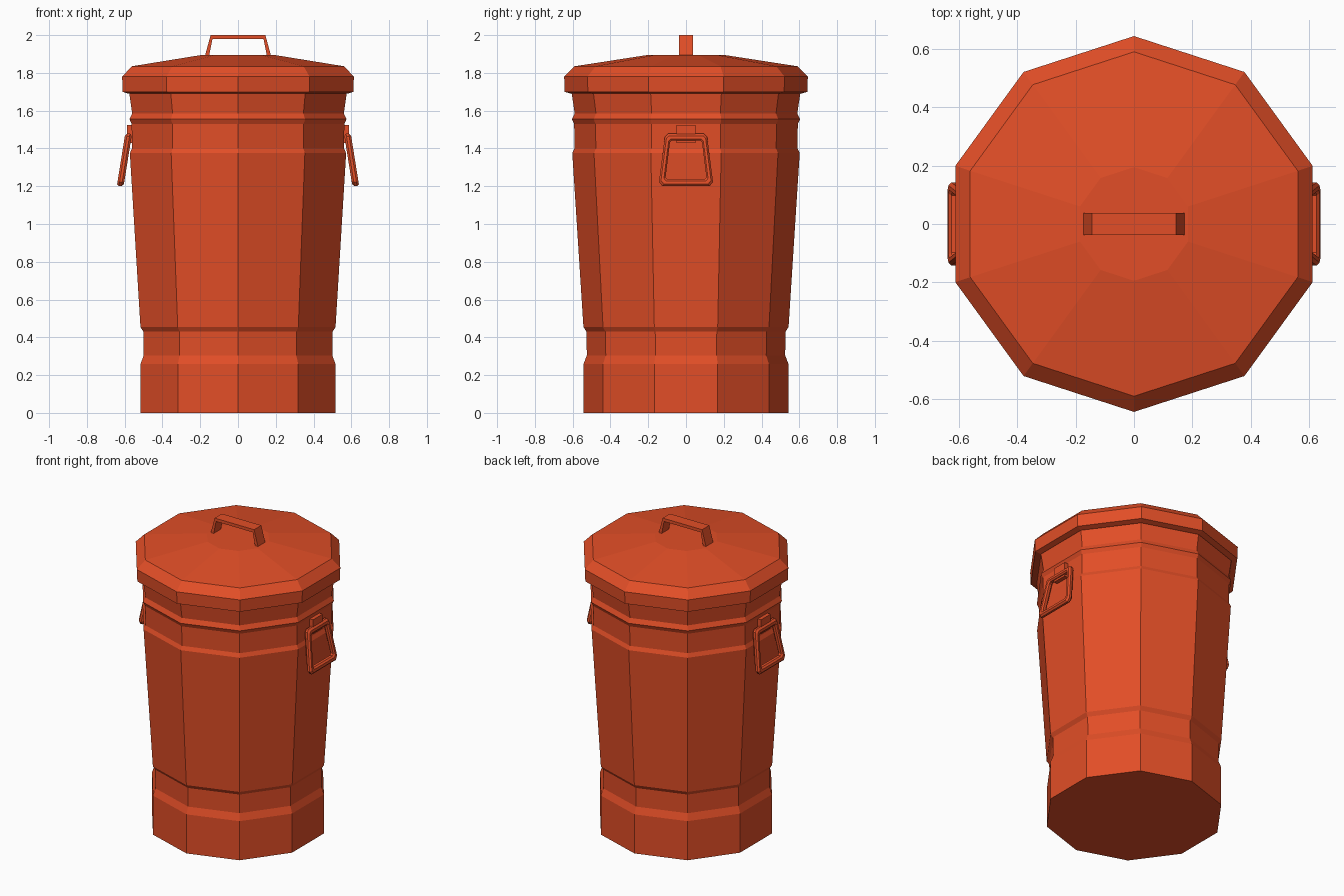
import bpy, bmesh, math

if "Cube" in bpy.data.objects:
    bpy.data.objects.remove(bpy.data.objects["Cube"])

paint = bpy.data.materials.new("orange_red_paint")
paint.use_nodes = True
COLOUR = (0.76, 0.076, 0.02, 1)
paint.diffuse_color = COLOUR
paint.node_tree.nodes["Principled BSDF"].inputs["Base Color"].default_value = COLOUR


def finish(bm, name):
    bmesh.ops.recalc_face_normals(bm, faces=bm.faces)
    mesh = bpy.data.meshes.new(name)
    bm.to_mesh(mesh)
    bm.free()
    mesh.materials.append(paint)
    obj = bpy.data.objects.new(name, mesh)
    bpy.context.collection.objects.link(obj)
    return obj


def bridge(bm, a, b):
    n = len(a)
    for i in range(n):
        j = (i + 1) % n
        bm.faces.new((a[i], a[j], b[j], b[i]))


def lathe(name, profile, sides=10):
    """Capped, faceted solid from (radius, height) pairs, with a corner facing front."""
    bm = bmesh.new()
    angles = [math.pi / 2 + math.tau * i / sides for i in range(sides)]
    rings = [[bm.verts.new((r * math.cos(a), r * math.sin(a), z)) for a in angles]
             for r, z in profile]
    for a, b in zip(rings, rings[1:]):
        bridge(bm, a, b)
    bm.faces.new(rings[0])
    bm.faces.new(rings[-1])
    return finish(bm, name)


# Tapered body with pressed bands
lathe("bin_body", [(.542, 0), (.542, .26), (.525, .305), (.527, .43), (.543, .455),
                   (.602, 1.375), (.59, 1.4), (.592, 1.53), (.604, 1.555),
                   (.589, 1.585), (.605, 1.69), (.605, 1.72)])

# Lid with bevelled rim and shallow cone
lathe("lid", [(.61, 1.69), (.642, 1.70), (.645, 1.78), (.591, 1.835), (.195, 1.896)])

# Lid handle: trapezoid strap, outline extruded along y
bm = bmesh.new()
half = [(.175, 1.89), (.145, 2.0), (.135, 1.98), (.153, 1.89)]
right_outer, right_top, right_under, right_inner = half
outline = [right_outer, right_top] + [(-x, z) for x, z in half]
outline += [right_inner, right_under]
outline = [half[0], half[1], (-half[1][0], half[1][1]), (-half[0][0], half[0][1]),
           (-half[3][0], half[3][1]), (-half[2][0], half[2][1]), half[2], half[3]]
front, back = [[bm.verts.new((x, y, z)) for x, z in outline] for y in (-.038, .038)]
bridge(bm, front, back)
for side in (front, back):
    for i in range(3):
        bm.faces.new((side[i], side[i + 1], side[6 - i], side[7 - i]))
finish(bm, "lid_handle")


def loop_outline(points):
    return points + [(-y, z) for y, z in reversed(points)]


# Side handles: hanging bevelled loop on a bracket
OUTER = loop_outline([(.095, 1.478), (.112, 1.462), (.143, 1.222), (.125, 1.2)])
INNER = loop_outline([(.076, 1.441), (.085, 1.432), (.108, 1.248), (.098, 1.237)])
SECTION = [(0, -.007), (0, .007), (.3, .018), (.75, .018),
           (1, .009), (1, -.009), (.75, -.018), (.3, -.018)]


def swing_x(z):
    return .582 + (1.46 - z) * .16


for label, s in (("left", 1), ("right", -1)):
    bm = bmesh.new()
    rings = []
    for t, depth in SECTION:
        ring = []
        for (oy, oz), (iy, iz) in zip(OUTER, INNER):
            y, z = oy + (iy - oy) * t, oz + (iz - oz) * t
            ring.append(bm.verts.new((s * (swing_x(z) + depth), y, z)))
        rings.append(ring)
    for i, ring in enumerate(rings):
        bridge(bm, ring, rings[(i + 1) % len(rings)])
    finish(bm, label + "_handle")

    bm = bmesh.new()
    bmesh.ops.create_cube(bm, size=1)
    for v in bm.verts:
        v.co = (s * (.568 + v.co.x * .04), v.co.y * .1, 1.476 + v.co.z * .095)
    finish(bm, label + "_handle_bracket")
